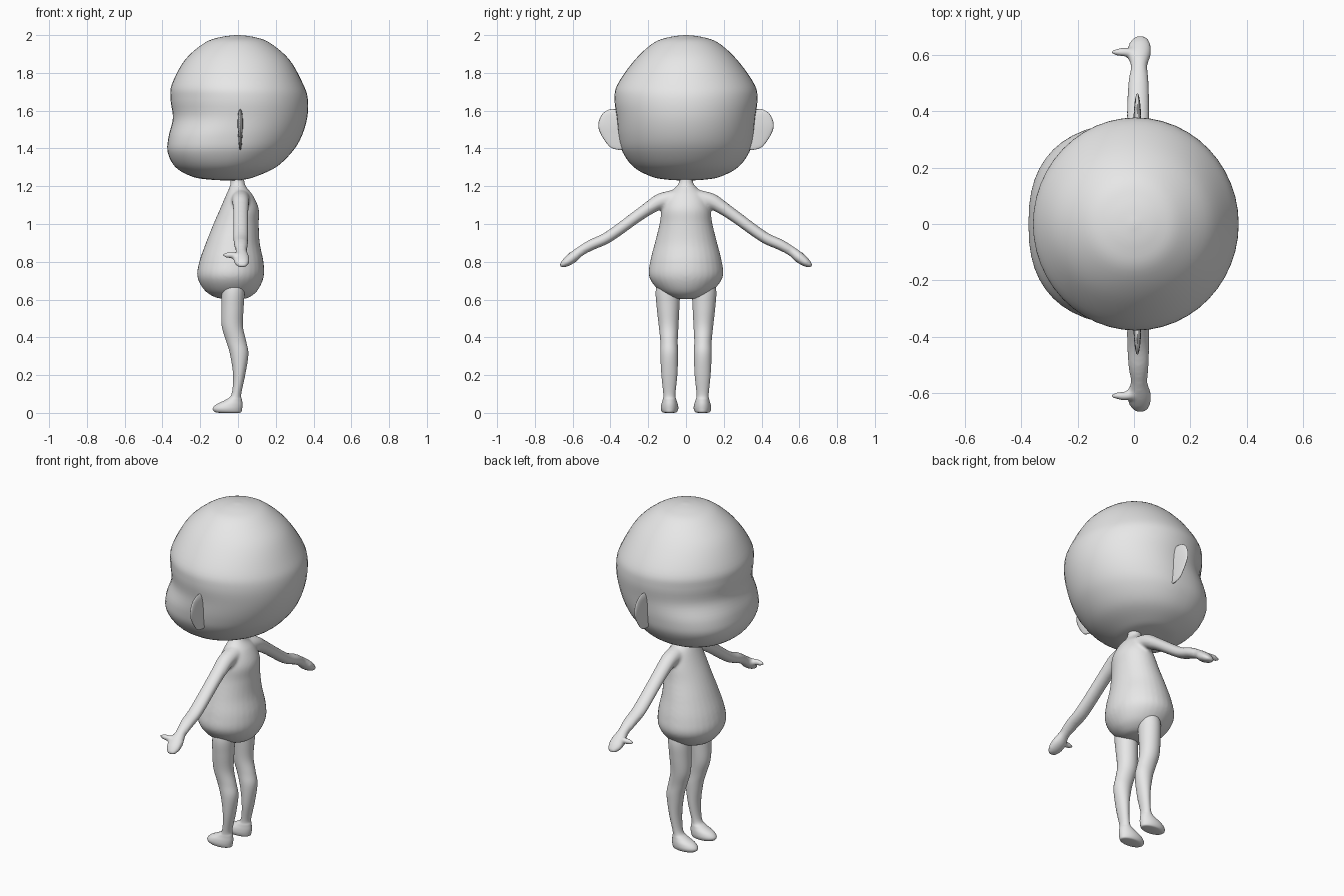
import bpy, bmesh, math
from mathutils import Vector

old = bpy.data.objects.get("Cube")
if old:
    bpy.data.objects.remove(old, do_unlink=True)

clay = bpy.data.materials.new("plain grey")
clay.use_nodes = True
grey = (0.8, 0.8, 0.8, 1)
clay.diffuse_color = grey
clay.node_tree.nodes["Principled BSDF"].inputs["Base Color"].default_value = grey


def smooth_rows(rows, steps):
    """Catmull-Rom interpolation through the rows of a loft."""
    pts = [rows[0]] + list(rows) + [rows[-1]]
    out = []
    for a, b, c, d in zip(pts, pts[1:], pts[2:], pts[3:]):
        for k in range(steps):
            t = k / steps
            out.append([q + 0.5 * t * (r - p + t * (2*p - 5*q + 4*r - s + t * (3*(q - r) + s - p)))
                        for p, q, r, s in zip(a, b, c, d)])
    return out + [list(rows[-1])]


def loft(bm, rows, tilt=False, sides=32, steps=5):
    """Skin oval rings (x, y, z, x radius, cross radius, front squareness)."""
    rows = smooth_rows(rows, steps)
    rings = []
    for i, (x, y, z, rx, rw, n) in enumerate(rows):
        across = Vector((0, 1, 0))
        if tilt:
            p, q = rows[max(i - 1, 0)], rows[min(i + 1, len(rows) - 1)]
            across = Vector((0, p[2] - q[2], q[1] - p[1])).normalized()
        ring = []
        for k in range(sides):
            a = math.tau * k / sides
            c, s = math.cos(a), math.sin(a)
            e = 2 / n if c < 0 else 1
            c = math.copysign(abs(c) ** e, c)
            s = math.copysign(abs(s) ** e, s)
            ring.append(bm.verts.new(Vector((x + max(rx, .001) * c, y, z))
                                     + across * max(rw, .001) * s))
        rings.append(ring)
    for r, t in zip(rings, rings[1:]):
        for k in range(sides):
            m = (k + 1) % sides
            bm.faces.new((r[k], r[m], t[m], t[k]))
    bm.faces.new(rings[0])
    bm.faces.new(rings[-1])


def upright(profile, y=0.0):
    """Rows from (height, front x, back x, half width, squareness)."""
    return [((f + b) / 2, y, z, (b - f) / 2, w, n) for z, f, b, w, n in profile]


def finish(name, bm, mirror=False):
    bmesh.ops.recalc_face_normals(bm, faces=bm.faces)
    for f in bm.faces:
        f.smooth = True
    mesh = bpy.data.meshes.new(name)
    bm.to_mesh(mesh)
    bm.free()
    mesh.materials.append(clay)
    ob = bpy.data.objects.new(name, mesh)
    bpy.context.collection.objects.link(ob)
    if mirror:
        m = ob.modifiers.new("mirror", "MIRROR")
        m.use_axis = (False, True, False)
        m.use_mirror_merge = False
    return ob


# Head: round skull, shallow eye hollow, full cheeks; the face looks along -x
bm = bmesh.new()
loft(bm, upright([
    (1.23, -.05, -.03, .01, 2), (1.235, -.15, .03, .10, 2), (1.25, -.24, .09, .18, 2.1),
    (1.30, -.33, .20, .275, 2.2), (1.38, -.372, .285, .335, 2.4), (1.46, -.368, .335, .356, 2.4),
    (1.56, -.345, .366, .366, 2.1), (1.66, -.357, .37, .378, 2), (1.74, -.35, .345, .362, 2),
    (1.87, -.28, .272, .27, 2), (1.96, -.175, .167, .17, 2), (1.99, -.09, .085, .085, 2),
    (2.0, -.01, .01, .01, 2)]), sides=48)
finish("head", bm)

# Ears: thin upright lobes
bm = bmesh.new()
loft(bm, [(.012, y, z, rx, ry, 2) for z, y, rx, ry in [
    (1.392, .35, .002, .005), (1.41, .35, .007, .055), (1.48, .35, .012, .103),
    (1.53, .35, .014, .114), (1.58, .35, .012, .095), (1.603, .365, .006, .05),
    (1.608, .39, .001, .005)]], sides=24)
finish("ears", bm, mirror=True)

# Torso with neck, arms and thumbs blended into one skin
bm = bmesh.new()
loft(bm, upright([
    (.602, -.06, .02, .02, 2), (.612, -.12, .06, .08, 2), (.65, -.178, .105, .145, 2),
    (.72, -.215, .136, .195, 2), (.80, -.205, .135, .19, 2), (.90, -.17, .115, .165, 2),
    (1.0, -.13, .11, .14, 2), (1.08, -.095, .11, .128, 2), (1.15, -.065, .08, .10, 2),
    (1.195, -.045, .045, .055, 2), (1.22, -.04, .035, .038, 2), (1.27, -.04, .03, .036, 2)]))
arm = [(.014, .04, 1.14, .05, .045, 2), (.014, .13, 1.122, .046, .042, 2),
       (.015, .19, 1.088, .042, .036, 2), (.015, .26, 1.04, .04, .032, 2),
       (.015, .41, .932, .04, .03, 2), (.016, .50, .89, .037, .029, 2),
       (.018, .56, .855, .03, .026, 2), (.018, .60, .823, .042, .029, 2),
       (.02, .635, .797, .04, .024, 2), (.022, .66, .78, .025, .012, 2),
       (.022, .668, .774, .004, .002, 2)]
loft(bm, arm, tilt=True)
thumb = bmesh.ops.create_uvsphere(bm, u_segments=16, v_segments=10, radius=1)["verts"]
for v in thumb:
    v.co = Vector((-.035, .61, .835)) + Vector((v.co.x * .05, v.co.y * .016, v.co.z * .017))
first_arm = [f for f in bm.faces if max(v.co.y for v in f.verts) > .2]
# Copy whatever belongs to the arm and thumb across the middle
reach = set(first_arm)
stack = list(first_arm)
while stack:
    for e in stack.pop().edges:
        for f in e.link_faces:
            if f not in reach:
                reach.add(f)
                stack.append(f)
verts = list({v for f in reach for v in f.verts})
edges = list({e for f in reach for e in f.edges})
copy = bmesh.ops.duplicate(bm, geom=verts + edges + list(reach))["geom"]
for v in copy:
    if isinstance(v, bmesh.types.BMVert):
        v.co.y = -v.co.y
body = finish("torso_and_arms", bm)
skin = body.modifiers.new("blend", "REMESH")
skin.mode = "VOXEL"
skin.voxel_size = .008
skin.use_smooth_shade = True
relax = body.modifiers.new("relax", "SMOOTH")
relax.factor = .5
relax.iterations = 8

# Legs: slim, bent at the knee, with small feet pointing along -x
bm = bmesh.new()
loft(bm, [((f + b) / 2, y, z, (b - f) / 2, w, 2) for z, f, b, y, w in [
    (0, -.09, .0, .087, .02), (.004, -.122, .017, .087, .038), (.022, -.134, .022, .087, .046),
    (.045, -.115, .024, .087, .044), (.07, -.065, .021, .087, .036), (.10, -.034, .017, .088, .032),
    (.20, -.026, .038, .088, .042), (.31, -.042, .055, .089, .047), (.38, -.063, .043, .09, .046),
    (.46, -.086, .026, .092, .052), (.56, -.088, .03, .095, .06), (.65, -.085, .035, .096, .064),
    (.74, -.075, .03, .09, .05)]])
finish("legs", bm, mirror=True)
